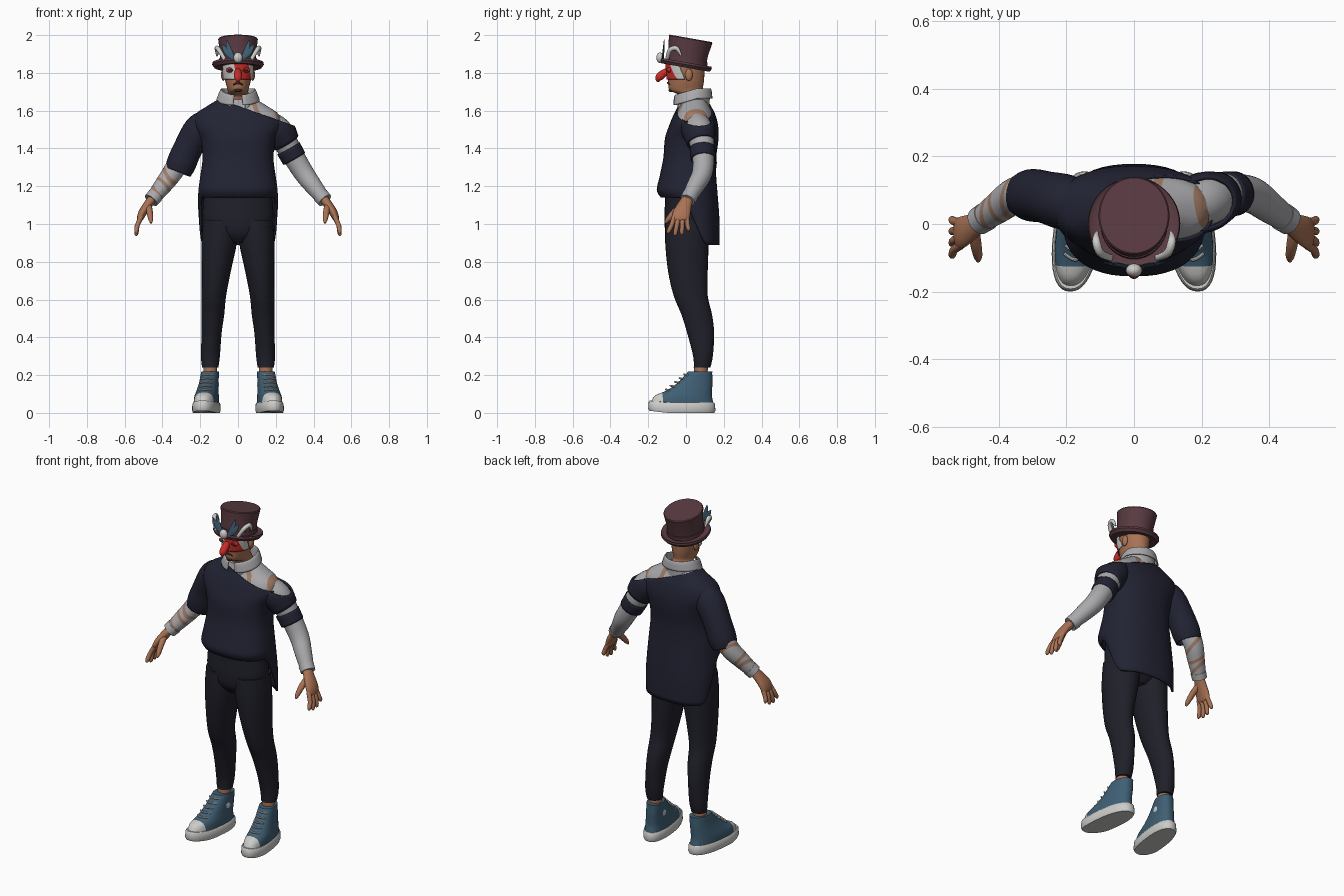
import bpy, bmesh, math
from mathutils import Vector

if "Cube" in bpy.data.objects:
    bpy.data.objects.remove(bpy.data.objects["Cube"])


def material(name, *rgb):
    mat = bpy.data.materials.new(name)
    mat.use_nodes = True
    mat.diffuse_color = (*rgb, 1)
    mat.node_tree.nodes["Principled BSDF"].inputs["Base Color"].default_value = (*rgb, 1)
    return mat


navy = material("navy knit", .016, .017, .033)
trouser = material("trouser black", .014, .014, .023)
cotton = material("grey cotton", .4, .4, .42)
maroon = material("maroon felt", .1, .043, .053)
skin = material("skin", .4, .17, .09)
red = material("mask red", .6, .025, .022)
white = material("off white", .6, .6, .58)
teal = material("teal canvas", .05, .115, .175)
tan = material("tan strap", .36, .2, .13)
brown = material("dark brown", .04, .02, .015)
made = []


def finish(name, bm, mat):
    bmesh.ops.recalc_face_normals(bm, faces=bm.faces)
    mesh = bpy.data.meshes.new(name)
    bm.to_mesh(mesh)
    bm.free()
    mesh.materials.append(mat)
    obj = bpy.data.objects.new(name, mesh)
    bpy.context.collection.objects.link(obj)
    made.append(obj)
    return obj


def resample(stations, steps):
    """Smooth curve through the stations."""
    pts, last = [], len(stations) - 1
    for i in range(last):
        quad = [stations[min(max(i + k, 0), last)] for k in (-1, 0, 1, 2)]
        for j in range(steps):
            t = j / steps
            pts.append([b + t * (c - a + t * (2*a - 5*b + 4*c - d + t * (3*b - a - 3*c + d))) / 2
                        for a, b, c, d in zip(*quad)])
    return pts + [list(stations[-1])]


def loft(name, stations, mat, level=False, steps=4, sides=28, square=1.0,
         side=1, cap=True, warp=None, thick=0):
    """Skin elliptical rings; a station is x, y, z, radius, second radius."""
    path = resample([(*s, s[-1])[:5] for s in stations], steps)
    centres = [Vector(p[:3]) for p in path]
    span = (centres[-1] - centres[0]).normalized()
    ref = Vector((1, 0, 0)) if level or abs(span.y) > .8 else Vector((0, 1, 0))
    bm, rings = bmesh.new(), []
    for i, p in enumerate(path):
        axis = centres[min(i + 1, len(path) - 1)] - centres[max(i - 1, 0)]
        axis = Vector((0, 0, 1)) if level else axis.normalized()
        u = (ref - axis * ref.dot(axis)).normalized()
        w = axis.cross(u)
        ring = []
        for k in range(sides):
            a = math.tau * k / sides
            ca, sa = (math.copysign(abs(f(a)) ** square, f(a)) for f in (math.cos, math.sin))
            v = centres[i] + u * ca * p[3] + w * sa * p[4]
            v = warp(v) if warp else v
            ring.append(bm.verts.new((v.x * side, v.y, v.z)))
        rings.append(ring)
    for r, q in zip(rings, rings[1:]):
        for k in range(sides):
            n = (k + 1) % sides
            bm.faces.new((r[k], r[n], q[n], q[k]))
    if cap:
        bm.faces.new(rings[0])
        bm.faces.new(rings[-1])
    obj = finish(name, bm, mat)
    if thick:
        mod = obj.modifiers.new("thickness", 'SOLIDIFY')
        mod.thickness = thick
    return obj


def cut(obj, point, normal, mat=None, width=9):
    """Trim the side the normal faces, or colour a band of it."""
    point, normal = Vector(point), Vector(normal).normalized()
    bm = bmesh.new()
    bm.from_mesh(obj.data)
    for co in (point, point + normal * width):
        bmesh.ops.bisect_plane(bm, geom=bm.verts[:] + bm.edges[:] + bm.faces[:],
                               plane_co=co, plane_no=normal, clear_outer=mat is None)
    if mat:
        obj.data.materials.append(mat)
        for f in bm.faces:
            if 0 < (f.calc_center_median() - point).dot(normal) < width:
                f.material_index = len(obj.data.materials) - 1
    bm.to_mesh(obj.data)
    bm.free()


def blob(name, centre, size, mat):
    bm = bmesh.new()
    bmesh.ops.create_uvsphere(bm, u_segments=20, v_segments=12, radius=1)
    for v in bm.verts:
        v.co = Vector(centre) + Vector(a * b for a, b in zip(v.co, size))
    return finish(name, bm, mat)


# Jumper with a dropped back hem and a slanted neckline
def drop_tail(v):
    t = min(max((1.23 - v.z) / .09, 0), 1)
    f = min(max((v.y + .03) / .13, 0), 1)
    f = f * f * (3 - 2 * f)
    return Vector((v.x * (1 + .05 * t * f), v.y + .02 * t * f, v.z - .25 * t * f))


NECK, SLANT = (0, 0, 1.625), (.35, 0, 1)
torso = [(0, .012, 1.14, .2, .145), (0, .005, 1.18, .21, .16), (0, .01, 1.25, .2, .15),
         (0, .02, 1.35, .188, .14), (0, .03, 1.45, .2, .142), (0, .04, 1.52, .235, .13),
         (0, .045, 1.58, .225, .11), (0, .045, 1.62, .17, .09), (0, .04, 1.66, .105, .075)]
jumper = loft("jumper", torso, navy, level=True, sides=48, square=.85, cap=False,
              warp=drop_tail, thick=.01)
cut(jumper, NECK, SLANT)
left_sleeve = loft("left_jumper_sleeve", [(.16, .05, 1.54, .08), (.21, .065, 1.5, .09),
                   (.255, .08, 1.43, .075)], navy, cap=False, thick=.01)
cut(left_sleeve, NECK, SLANT)
loft("left_sleeve_band", [(.267, .087, 1.4, .068), (.298, .09, 1.345, .066)], navy,
     cap=False, thick=.008)
loft("right_jumper_sleeve", [(.15, .05, 1.54, .07), (.205, .065, 1.5, .082),
     (.265, .08, 1.4, .077), (.3, .085, 1.32, .078), (.318, .085, 1.275, .07)],
     navy, side=-1, cap=False, thick=.01)

# Shirt yoke with straps, and collar
yoke = loft("shirt_yoke", [(x, y, z, a - .009, b - .009) for x, y, z, a, b in torso[3:]],
            cotton, level=True, sides=48, square=.85)
for x in (.08, .19):
    cut(yoke, (x, 0, 1.6), (1, .15, .3), tan, .025)


def lower_front(v):
    return Vector((v.x, v.y, v.z - .035 * min(max((.06 - v.y) / .12, 0), 1)))


collar = loft("shirt_collar", [(0, .04, 1.61, .085, .08), (0, .035, 1.67, .085, .085),
              (0, .035, 1.715, .085, .09), (0, .035, 1.71, .097, .1),
              (0, .035, 1.665, .115, .105)], cotton, level=True, cap=False,
              warp=lower_front, thick=.006)
bm = bmesh.new()
bm.from_mesh(collar.data)
gap = [f for f in bm.faces if abs(f.calc_center_median().x) < .03 and f.calc_center_median().y < 0]
bmesh.ops.delete(bm, geom=gap, context='FACES')
bm.to_mesh(collar.data)
bm.free()

# Trousers
loft("trouser_hips", [(0, .005, .9, .06, .07), (0, .005, .95, .15, .11), (0, .003, 1.02, .187, .118),
     (0, 0, 1.1, .185, .112), (0, 0, 1.2, .18, .11)], trouser, level=True)
leg = [(.147, .085, .24, .043, .044), (.146, .09, .3, .05, .052), (.14, .078, .42, .053, .071),
       (.133, .057, .52, .06, .081), (.128, .025, .62, .065, .09), (.115, .01, .75, .077, .105),
       (.1, .005, .9, .094, .115), (.09, .005, 1.02, .095, .115)]


def shear(v):
    return Vector((v.x - .12 * v.y, v.y, v.z + max(0, -v.y - .1) * .12))


for side, word in ((1, "left"), (-1, "right")):
    loft(word + "_trouser_leg", leg, trouser, level=True, side=side)
    loft(word + "_ankle", [(.147, .078, .15, .036), (.147, .08, .28, .036)], skin, side=side)

    # High-top shoe
    loft(word + "_sole", [(.165, -.022, 0, .066, .172), (.165, -.022, .012, .071, .178),
         (.165, -.022, .048, .069, .175), (.165, -.022, .054, .064, .17)], white, level=True,
         steps=1, sides=40, square=.85, side=side, warp=shear)
    upper = loft(word + "_shoe_upper", [(.165, -.02, .045, .063, .167), (.165, -.012, .085, .061, .15),
                 (.163, .02, .12, .055, .118), (.16, .048, .16, .05, .092),
                 (.158, .067, .2, .047, .072), (.157, .075, .218, .045, .064)],
                 teal, level=True, sides=40, square=.85, side=side, warp=shear)
    cut(upper, (0, -.115, 0), (0, -1, -.1), white)
    for i in range(5):
        y, z = -.103 + .024 * i, .12 + .02 * i
        loft(f"{word}_lace_{i}", [(.13 - .12 * y, y + .016, z, .005), (.162 - .12 * y, y - .003, z + .004, .005),
             (.194 - .12 * y, y + .016, z, .005)], white, sides=8, side=side)
    blob(word + "_ankle_patch", (side * .108, .06, .15), (.007, .023, .023), white)

    # Shirt sleeve
    arm = loft(word + "_shirt_sleeve", [(.15, .05, 1.53, .07), (.215, .07, 1.49, .074),
               (.275, .09, 1.39, .06), (.345, .087, 1.275, .054), (.4, .05, 1.2, .047),
               (.455, .01, 1.13, .037)], cotton, side=side)
    loft(word + "_cuff", [(.438, .022, 1.15, .043), (.46, .008, 1.125, .041)], cotton, side=side)
    if side < 0:
        for z, lean in ((1.26, .3), (1.215, -.2), (1.18, .15)):
            x = -.345 - (1.275 - z) * .75
            cut(arm, (x, .05, z), (-.7, lean, -.6), tan, .018)

    # Hand
    loft(word + "_palm", [(.445, .015, 1.145, .028, .024), (.475, -.005, 1.105, .036, .024),
         (.505, -.022, 1.06, .046, .022), (.52, -.03, 1.025, .044, .016),
         (.522, -.03, 1.015, .02, .006)], skin, side=side)
    for i in range(4):
        y, reach = -.062 + .022 * i, (.0, .012, .008, -.012)[i]
        loft(f"{word}_finger_{i}", [(.512, y, 1.04, .013), (.532, y - .014 + .006 * i, .995, .0125),
             (.538, y - .03 + .013 * i, .962 - reach, .011),
             (.536, y - .034 + .015 * i, .95 - reach, .004)], skin, sides=12, side=side)
    loft(word + "_thumb", [(.475, -.015, 1.1, .018), (.468, -.06, 1.065, .017),
         (.462, -.095, 1.025, .013), (.461, -.11, 1.005, .005)], skin, sides=12, side=side)

    # Ear, eye and hat trimmings
    blob(word + "_ear", (side * .078, .015, 1.79), (.012, .02, .032), skin)
    blob(word + "_eye_rim", (side * .038, -.089, 1.815), (.025, .012, .014), red)
    blob(word + "_eye", (side * .038, -.096, 1.815), (.015, .009, .008), brown)
    loft(word + "_mask_curl", [(.07, -.1, 1.87, .01), (.1, -.085, 1.92, .012),
         (.112, -.05, 1.93, .012), (.11, -.025, 1.89, .005)], white, sides=12, side=side)
    for lean, height in ((.03, 1.975), (.055, 1.95)):
        loft(word + "_feather", [(.02, -.125, 1.87, .004, .008), (.03 + lean / 2, -.12, 1.91, .005, .017),
             (.03 + lean, -.115, height, .002, .003)], teal, sides=12, side=side)

# Head and neck
head = [(0, .045, 1.57, .06, .06), (0, .04, 1.67, .057, .058), (0, .02, 1.692, .055, .075),
        (0, .0, 1.71, .055, .088), (0, .0, 1.75, .066, .094), (0, .0, 1.8, .075, .098),
        (0, .0, 1.86, .078, .1), (0, .01, 1.92, .07, .085)]
loft("head", head, skin, level=True)
loft("moustache", [(-.024, -.086, 1.738, .004), (0, -.095, 1.747, .006), (.024, -.086, 1.738, .004)],
     brown, sides=10)
blob("chin_beard", (0, -.08, 1.708), (.02, .013, .01), brown)

# Mask with a long nose
mask = loft("mask", [(x, y, z, a + .009, b + .007) for x, y, z, a, b in head[3:]], white,
            level=True, sides=48, cap=False, thick=.005)
for point, normal in (((0, -.02, 1.8), (0, 1, .4)), ((0, 0, 1.865), (0, 0, 1)), ((0, 0, 1.765), (0, 0, -1))):
    cut(mask, point, normal)
cut(mask, (-.012, 0, 1.8), (1, 0, .2), red, .075)
loft("mask_nose", [(0, -.09, 1.815, .014), (0, -.122, 1.795, .021), (0, -.145, 1.772, .019),
     (0, -.148, 1.752, .006)], red, sides=16)
blob("mask_jewel", (0, -.137, 1.88), (.024, .02, .028), white)

# Top hat, tipped back
hat = loft("top_hat", [(0, 0, -.01, .09, .095), (0, 0, -.012, .125, .128), (0, 0, .004, .137, .138),
           (0, 0, .016, .134, .135), (0, 0, .008, .122, .124), (0, 0, .008, .096, .104),
           (0, 0, .07, .096, .106), (0, 0, .14, .105, .117), (0, 0, .145, .101, .113)],
           maroon, level=True, steps=1, sides=48)
hat.location = (0, 0, 1.84)
hat.rotation_euler.x = math.radians(-10)
loft("hat_band", [(0, .004, 1.855, .1, .108), (0, .007, 1.875, .1, .108)], maroon, level=True, sides=48,
     warp=lambda v: Vector((v.x, v.y, v.z - .17 * v.y)))

# Smooth shading with crisp edges
bpy.ops.object.select_all(action='DESELECT')
for obj in made:
    obj.select_set(True)
bpy.context.view_layer.objects.active = made[0]
bpy.ops.object.shade_smooth_by_angle(angle=math.radians(40))
